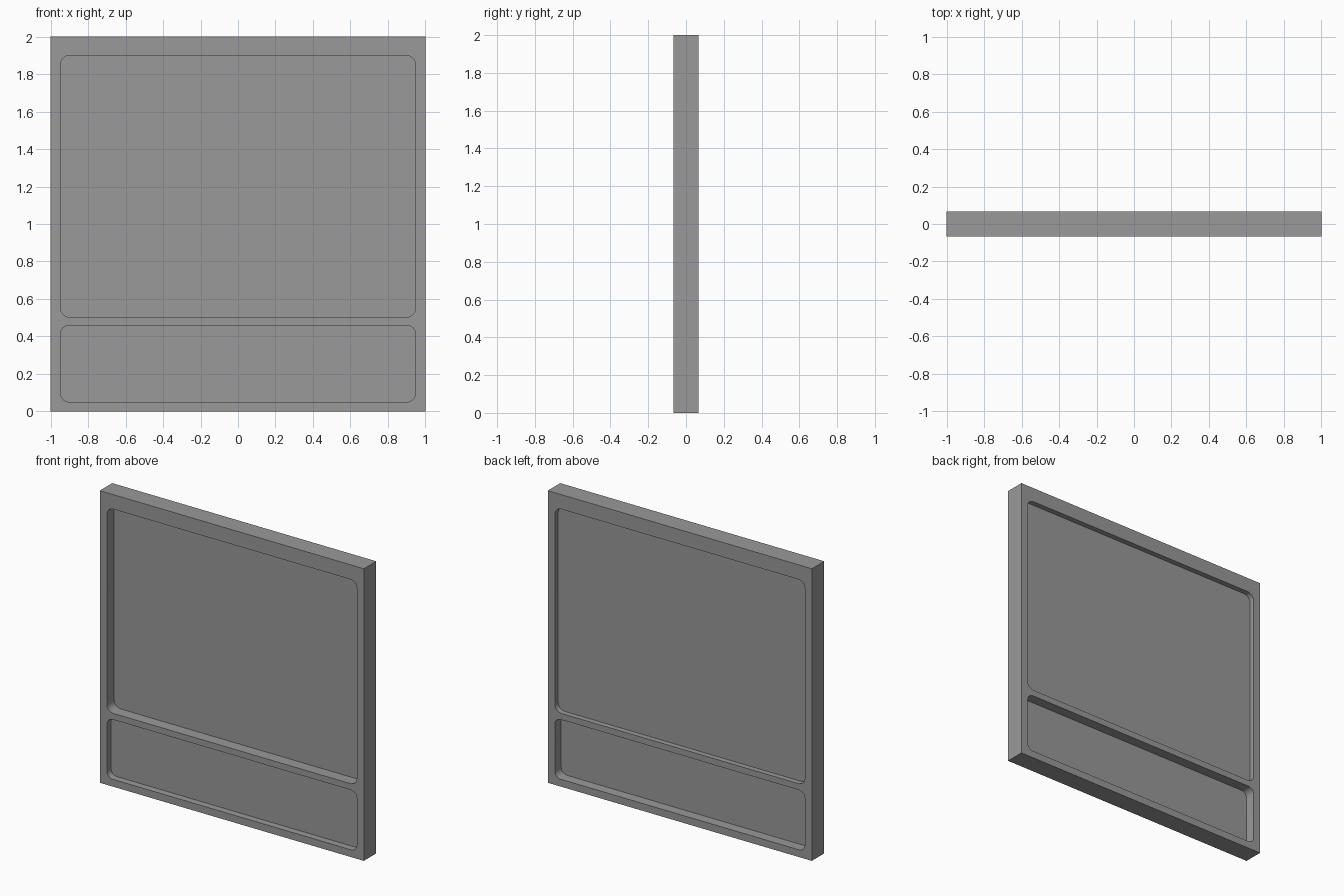
import bpy, bmesh
from math import sin, cos, pi

if "Cube" in bpy.data.objects:
    bpy.data.objects.remove(bpy.data.objects["Cube"])

HALF_W, HEIGHT, HALF_D = 1.0, 2.0, 0.067
UPPER = (0.947, 0.502, 1.90, 0.05)   # half width, bottom, top, corner radius
LOWER = (0.947, 0.05, 0.459, 0.045)

grey = bpy.data.materials.new("dark_grey")
grey.diffuse_color = (0.32, 0.32, 0.32, 1)
grey.use_nodes = True
grey.node_tree.nodes["Principled BSDF"].inputs["Base Color"].default_value = grey.diffuse_color


def rounded_rect(half_w, z0, z1, r, steps=8):
    if r == 0:
        return [(half_w, z1), (-half_w, z1), (-half_w, z0), (half_w, z0)]
    centres = [(half_w - r, z1 - r), (r - half_w, z1 - r),
               (r - half_w, z0 + r), (half_w - r, z0 + r)]
    points = []
    for i, (cx, cz) in enumerate(centres):
        for s in range(steps + 1):
            a = (i + s / steps) * pi / 2
            points.append((cx + r * cos(a), cz + r * sin(a)))
    return points


def slab(name, outlines, y0, y1):
    """Fill the outlines (later ones are holes) and extrude from y0 to y1."""
    bm = bmesh.new()
    edges = []
    for outline in outlines:
        vs = [bm.verts.new((x, y0, z)) for x, z in outline]
        edges += [bm.edges.new((v, vs[i - 1])) for i, v in enumerate(vs)]
    if len(outlines) == 1:
        bm.faces.new(vs)
    else:
        bmesh.ops.triangle_fill(bm, edges=edges, use_beauty=True, normal=(0, -1, 0))
    new = bmesh.ops.extrude_face_region(bm, geom=bm.faces[:], use_keep_orig=True)["geom"]
    for v in new:
        if isinstance(v, bmesh.types.BMVert):
            v.co.y = y1
    bmesh.ops.recalc_face_normals(bm, faces=bm.faces)
    mesh = bpy.data.meshes.new(name)
    bm.to_mesh(mesh)
    bm.free()
    mesh.materials.append(grey)
    ob = bpy.data.objects.new(name, mesh)
    bpy.context.collection.objects.link(ob)
    bpy.ops.object.select_all(action='DESELECT')
    ob.select_set(True)
    bpy.context.view_layer.objects.active = ob
    bpy.ops.object.shade_smooth_by_angle(angle=pi / 6)
    return ob


# Outer frame with two rounded openings
slab("window_frame",
     [rounded_rect(HALF_W, 0, HEIGHT, 0), rounded_rect(*UPPER), rounded_rect(*LOWER)],
     -HALF_D, HALF_D)

# Panels set at different depths inside the openings
slab("upper_panel", [rounded_rect(*UPPER)], 0.013, 0.030)
slab("lower_panel", [rounded_rect(*LOWER)], -0.020, -0.003)
